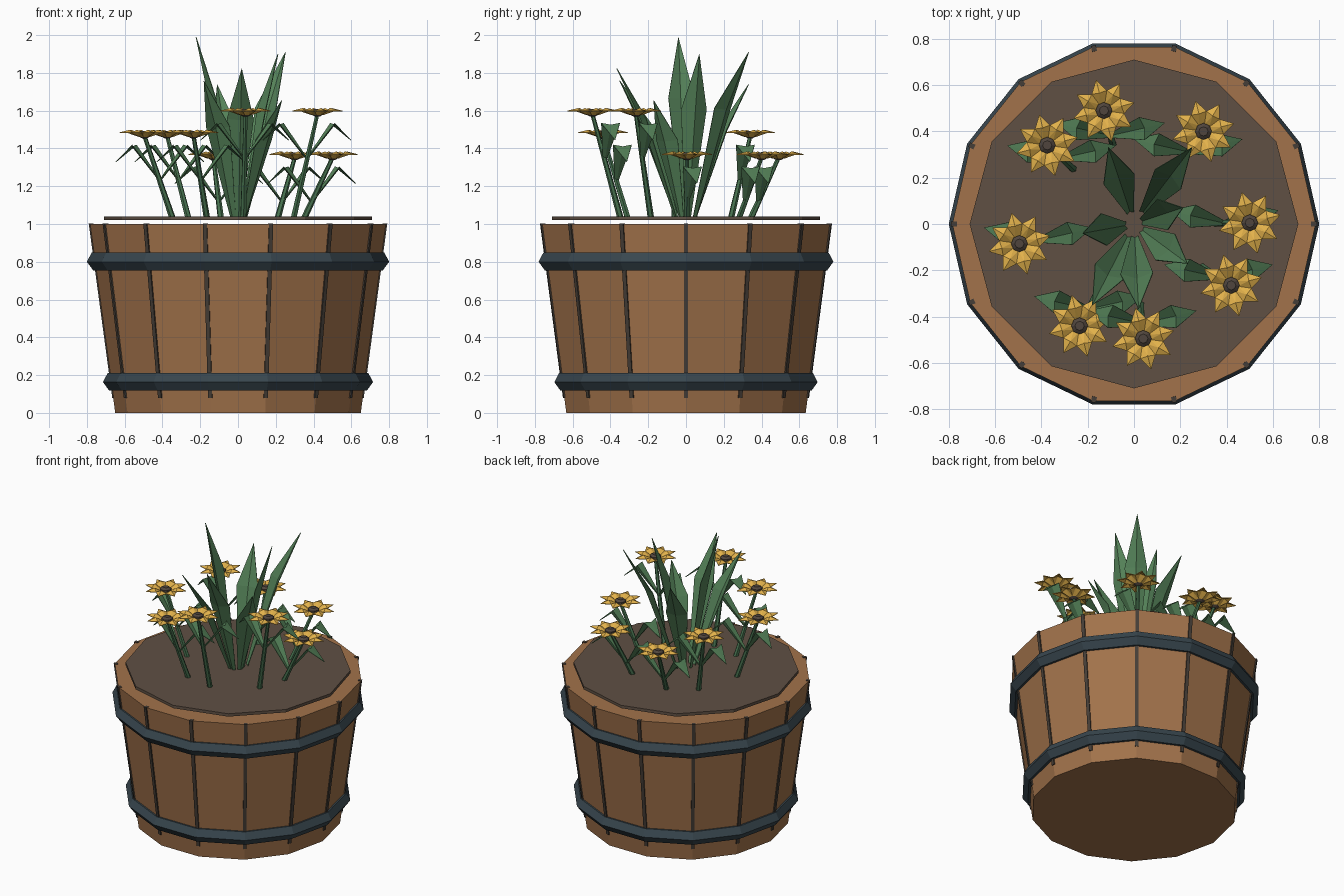
import bpy
import bmesh
import math
from mathutils import Vector

if "Cube" in bpy.data.objects:
    bpy.data.objects.remove(bpy.data.objects["Cube"])


def material(name, rgb):
    mat = bpy.data.materials.new(name)
    mat.use_nodes = True
    mat.diffuse_color = (*rgb, 1)
    bsdf = mat.node_tree.nodes["Principled BSDF"]
    bsdf.inputs["Base Color"].default_value = (*rgb, 1)
    bsdf.inputs["Roughness"].default_value = 0.8
    return mat


WOOD = material("warm wood", (0.36, 0.17, 0.07))
IRON = material("blue grey iron", (0.04, 0.062, 0.077))
SOIL = material("dark soil", (0.115, 0.08, 0.057))
SEAM = material("seam brown", (0.06, 0.048, 0.038))
LEAF = material("leaf green", (0.089, 0.22, 0.098))
STEM = material("stem green", (0.06, 0.16, 0.075))
PETAL = material("golden petal", (0.76, 0.44, 0.07))
SEED = material("seed brown", (0.08, 0.06, 0.047))


def add_object(name, bm, mat, thickness=0, location=(0, 0, 0)):
    if not thickness:
        bmesh.ops.recalc_face_normals(bm, faces=bm.faces)
    mesh = bpy.data.meshes.new(name)
    bm.to_mesh(mesh)
    bm.free()
    mesh.materials.append(mat)
    obj = bpy.data.objects.new(name, mesh)
    obj.location = location
    bpy.context.collection.objects.link(obj)
    if thickness:
        solid = obj.modifiers.new("thickness", "SOLIDIFY")
        solid.thickness = thickness
    return obj


def lathe(name, profile, sides, mat, closed=False, location=(0, 0, 0)):
    """Turn (radius, height) points around z; open profiles get end caps."""
    bm = bmesh.new()
    rings = []
    for r, z in profile:
        angles = [math.tau * i / sides for i in range(sides)]
        rings.append([bm.verts.new((r * math.cos(a), r * math.sin(a), z)) for a in angles])
    pairs = list(zip(rings, rings[1:]))
    if closed:
        pairs.append((rings[-1], rings[0]))
    for low, high in pairs:
        for i in range(sides):
            j = (i + 1) % sides
            bm.faces.new((low[i], low[j], high[j], high[i]))
    if not closed:
        bm.faces.new(rings[0][::-1])
        bm.faces.new(rings[-1])
    return add_object(name, bm, mat, location=location)


def blade(name, root, mid, tip, width, root_width, fold, mat):
    """Kite-shaped leaf with a bend at mid and a crease along the midrib."""
    root, mid, tip = Vector(root), Vector(mid), Vector(tip)
    run = tip - root
    side = Vector((-run.y, run.x, 0)).normalized()
    normal = (mid - root).cross(side).normalized()
    bm = bmesh.new()
    r0, r1 = (bm.verts.new(root + side * s * root_width / 2) for s in (-1, 1))
    m0, m1 = (bm.verts.new(mid + side * s * width / 2) for s in (-1, 1))
    rib_root = bm.verts.new(root - normal * fold * 0.3)
    rib = bm.verts.new(mid - normal * fold)
    end = bm.verts.new(tip)
    for face in ((rib_root, r0, m0, rib), (r1, rib_root, rib, m1),
                 (rib, m0, end), (m1, rib, end)):
        bm.faces.new(face)
    add_object(name, bm, mat, thickness=0.004)


# Tub, iron bands and soil
SIDES = 14


def tub_radius(z):
    return 0.65 + 0.135 * z


lathe("tub", [(tub_radius(0), 0), (tub_radius(1), 1)], SIDES, WOOD)
for label, z, peak in (("lower_band", 0.163, 0.715), ("upper_band", 0.80, 0.80)):
    low, high = z - 0.045, z + 0.048
    lathe(label, [(tub_radius(low) - 0.01, low), (peak - 0.033, low), (peak, z),
                  (peak - 0.025, high), (tub_radius(high) - 0.01, high)],
          SIDES, IRON, closed=True)
lathe("soil", [(0.71, 1.02), (0.71, 1.04)], 12, SOIL)

# Dark seams between the staves
for i in range(SIDES):
    a = math.tau * i / SIDES
    out = Vector((math.cos(a), math.sin(a), 0))
    side = Vector((-out.y, out.x, 0))
    bm = bmesh.new()
    bmesh.ops.create_cube(bm, size=1)
    for v in bm.verts:
        z = 0.08 if v.co.z < 0 else 1.003
        r = tub_radius(z) + (0.005 if v.co.x > 0 else -0.02)
        v.co = out * r + side * v.co.y * 0.022 + Vector((0, 0, z))
    add_object(f"stave_seam_{i + 1}", bm, SEAM)

# Tall central leaves
tall_tips = [(-0.22, -0.04, 1.99), (0.25, 0.33, 1.91), (0.21, 0.07, 1.90),
             (0.02, -0.365, 1.825), (-0.18, -0.35, 1.76), (-0.11, 0.33, 1.74),
             (0.23, -0.17, 1.655)]
for i, (x, y, z) in enumerate(tall_tips):
    mid_z = 1.04 + (z - 1.04) * 0.66
    blade(f"tall_leaf_{i + 1}", (x * 0.14, y * 0.14, 1.04), (x * 0.58, y * 0.58, mid_z),
          (x, y, z), 0.14, 0.03, 0.025, LEAF)


# Flowers
def flower_petals(name, head):
    bm = bmesh.new()
    count = 8

    def point(r, step, z):
        a = math.tau * step / count + 0.25
        return bm.verts.new((r * math.cos(a), r * math.sin(a), z))

    inner = [point(0.03, i - 0.5, -0.02) for i in range(count)]
    notch = [point(0.088, i - 0.5, 0.0) for i in range(count)]
    ridge = [point(0.078, i, 0.014) for i in range(count)]
    tips = [point(0.137, i, 0.0) for i in range(count)]
    for i in range(count):
        j = (i + 1) % count
        bm.faces.new((inner[i], ridge[i], inner[j]))
        bm.faces.new((inner[i], notch[i], ridge[i]))
        bm.faces.new((inner[j], ridge[i], notch[j]))
        bm.faces.new((notch[i], tips[i], ridge[i]))
        bm.faces.new((ridge[i], tips[i], notch[j]))
    add_object(name, bm, PETAL, thickness=0.004, location=head)


def flower_stem(name, base, head):
    axis = head - base
    bm = bmesh.new()
    bmesh.ops.create_cone(bm, cap_ends=True, segments=6, radius1=0.017,
                          radius2=0.011, depth=axis.length)
    bmesh.ops.rotate(bm, verts=bm.verts, matrix=axis.to_track_quat("Z", "Y").to_matrix())
    add_object(name, bm, STEM, location=(base + head) / 2)


heads = [(0.04, -0.495, 1.6), (0.42, -0.265, 1.6), (-0.235, -0.44, 1.485),
         (-0.495, -0.085, 1.485), (-0.375, 0.34, 1.485), (0.50, 0.005, 1.37),
         (0.30, 0.40, 1.37), (-0.13, 0.49, 1.37)]
for i, point in enumerate(heads):
    head = Vector(point)
    base = Vector((head.x * 0.7, head.y * 0.7, 1.03))
    flower_stem(f"flower_stem_{i + 1}", base, head - Vector((0, 0, 0.02)))
    flower_petals(f"flower_petals_{i + 1}", head)
    lathe(f"flower_centre_{i + 1}",
          [(0.012, -0.032), (0.036, -0.018), (0.036, -0.004), (0.02, 0.008)],
          8, SEED, location=head)
    # A pair of drooping leaves on each stem
    root = base.lerp(head, max(0.25, 1 - 0.25 / (head.z - base.z)))
    for label, s in (("left", 1), ("right", -1)):
        mid = Vector((root.x + s * 0.135, root.y + 0.03, head.z - 0.065))
        tip = Vector((root.x + s * 0.235, root.y + 0.055, head.z - 0.155))
        blade(f"{label}_stem_leaf_{i + 1}", root, mid, tip, 0.10, 0.02, 0.015, LEAF)
